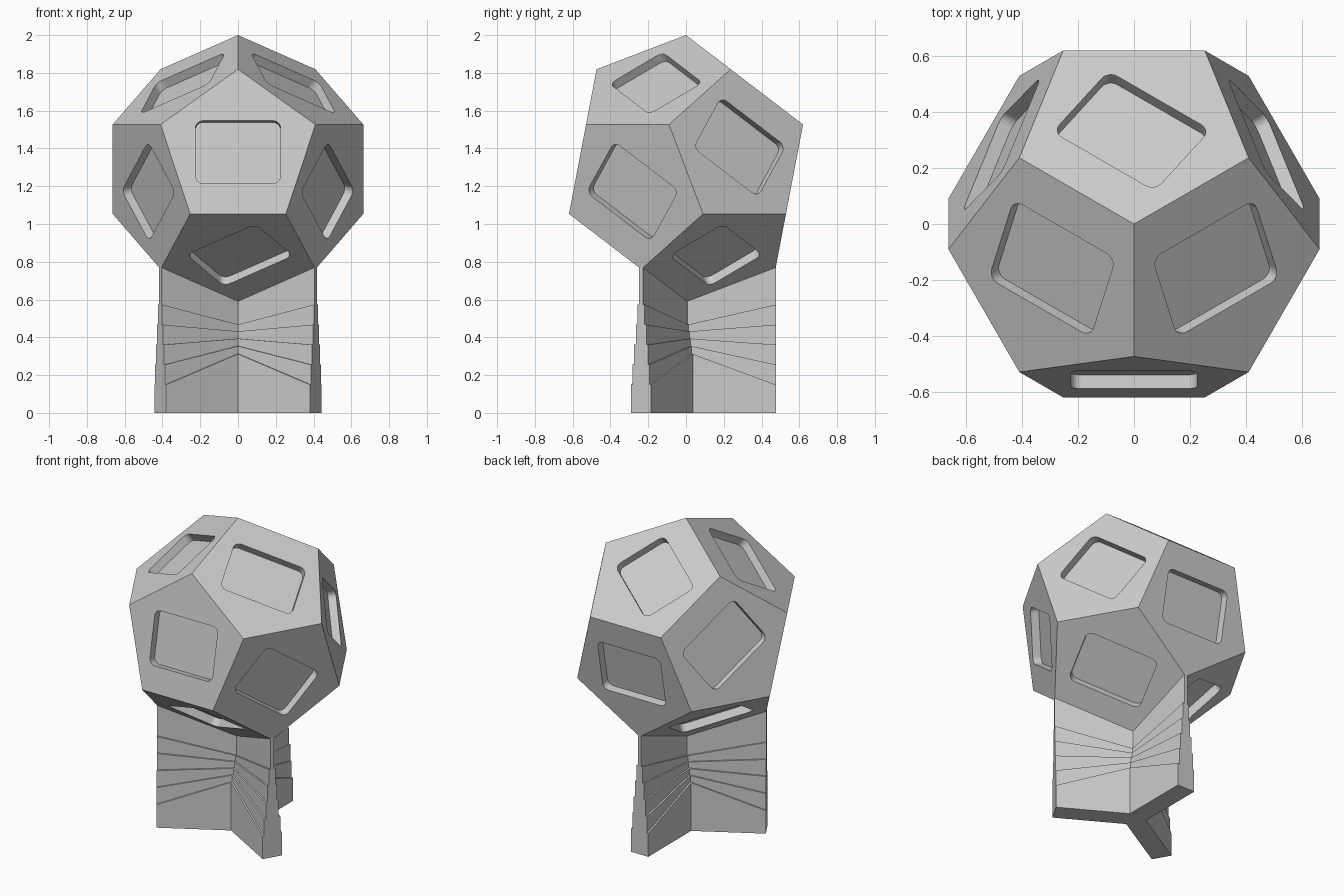
import bpy, bmesh
from math import sin, cos, radians, sqrt, asin
from mathutils import Vector, Matrix

cube = bpy.data.objects.get("Cube")
if cube:
    bpy.data.objects.remove(cube, do_unlink=True)

R = 0.71                       # circumradius of the body
CENTER = Vector((0, 0, 2 - R))
INRADIUS = 0.79465 * R
LOW_EL, HIGH_EL = 10.81, 52.62  # face tilt angles
POCKET = (0.45, 0.338, 0.05)    # width, height, depth
CORNER = 0.04
SHIFT = 0.015

grey = bpy.data.materials.new("light grey")
grey.use_nodes = True
color = (0.6, 0.6, 0.6, 1)
grey.diffuse_color = color
grey.node_tree.nodes["Principled BSDF"].inputs["Base Color"].default_value = color


def make_object(name, bm):
    bmesh.ops.recalc_face_normals(bm, faces=bm.faces[:])
    mesh = bpy.data.meshes.new(name)
    bm.to_mesh(mesh)
    bm.free()
    mesh.materials.append(grey)
    obj = bpy.data.objects.new(name, mesh)
    bpy.context.scene.collection.objects.link(obj)
    return obj


def polar(radius, azimuth, z):
    a = radians(azimuth)
    return Vector((radius * cos(a), radius * sin(a), z))


# Body: dodecahedron standing on one corner
def build_body():
    points = [Vector((0, 0, R))]
    for az in (270, 30, 150):
        points.append(polar(R * 2 / 3, az, R * sqrt(5) / 3))
        for side in (-1, 1):
            points.append(polar(R * sqrt(8) / 3, az + side * 37.76, R / 3))
    bm = bmesh.new()
    for p in points:
        bm.verts.new(CENTER + p)
        bm.verts.new(CENTER - p)
    bmesh.ops.convex_hull(bm, input=bm.verts[:])
    bmesh.ops.dissolve_limit(bm, angle_limit=radians(5), verts=bm.verts[:], edges=bm.edges[:])
    return make_object("faceted_body", bm)


# Pocket cutter: rounded block lined up with one edge of its face
def add_pocket(bm, azimuth, elevation, edge_angle):
    n = polar(cos(radians(elevation)), azimuth, sin(radians(elevation)))
    u = Vector((0, 0, 1)).cross(n).normalized()
    v = n.cross(u)
    e = radians(edge_angle)
    toward = u * cos(e) + v * sin(e)
    along = toward.cross(n)
    middle = CENTER + n * INRADIUS + toward * SHIFT
    w, h, depth = POCKET
    loop = []
    for i, (sx, sy) in enumerate(((1, 1), (-1, 1), (-1, -1), (1, -1))):
        for k in range(7):
            a = radians(90 * i + 15 * k)
            x = sx * (w / 2 - CORNER) + CORNER * cos(a)
            y = sy * (h / 2 - CORNER) + CORNER * sin(a)
            loop.append(middle + along * x + toward * y)
    low = [bm.verts.new(p - n * depth) for p in loop]
    high = [bm.verts.new(p + n * depth) for p in loop]
    bm.faces.new(low)
    bm.faces.new(high)
    for i in range(len(loop)):
        j = (i + 1) % len(loop)
        bm.faces.new((low[i], low[j], high[j], high[i]))


body = build_body()
cut = bmesh.new()
# azimuth, elevation, direction of the edge each pocket follows
for spec in ((90, HIGH_EL, 54), (330, HIGH_EL, 54), (210, HIGH_EL, 126),
             (270, LOW_EL, -90), (30, LOW_EL, 54), (150, LOW_EL, 126),
             (90, -LOW_EL, 90), (330, -LOW_EL, -126), (210, -LOW_EL, -54),
             (270, -HIGH_EL, -54), (30, -HIGH_EL, -126), (150, -HIGH_EL, -54)):
    add_pocket(cut, *spec)
cutter = make_object("pocket_cutter", cut)
cutter.hide_render = True

mod = body.modifiers.new("pockets", 'BOOLEAN')
mod.operation = 'DIFFERENCE'
mod.solver = 'EXACT'
mod.object = cutter
bpy.context.view_layer.update()
graph = bpy.context.evaluated_depsgraph_get()
carved = bpy.data.meshes.new_from_object(body.evaluated_get(graph))
body.modifiers.clear()
body.data = carved
bpy.data.objects.remove(cutter, do_unlink=True)


# Stand: three-winged wall that thickens in fanned steps toward the floor
REACH = 0.476


def wing_ring(bm, half, z_in, z_out):
    ring = []
    for az in (90, 210, 330):
        d = polar(1, az, 0)
        side = polar(1, az + 90, 0)
        for s in (-1, 1):
            ring.append(bm.verts.new(d * REACH + side * half * s + Vector((0, 0, z_out))))
        inner = half / sqrt(3)
        z = z_in + (z_out - z_in) * inner / REACH
        ring.append(bm.verts.new(d * inner + side * half + Vector((0, 0, z))))
    return ring


STEPS = 5
lines = [(CENTER.z - R + 0.02, CENTER.z - R * sqrt(5) / 3 + 0.02)]
lines += [(0.465 - 0.035 * k, 0.573 - 0.106 * k) for k in range(STEPS)]
lines.append((0, 0))

bm = bmesh.new()
rings = []
for k in range(STEPS + 1):
    half = 0.012 + 0.01 * k
    rings.append(wing_ring(bm, half, *lines[k]))
    rings.append(wing_ring(bm, half, *lines[k + 1]))
for upper, lower in zip(rings, rings[1:]):
    for i in range(len(upper)):
        j = (i + 1) % len(upper)
        bm.faces.new((upper[i], upper[j], lower[j], lower[i]))
# Caps: one strip per wing plus the middle triangle
for ring in (rings[0], rings[-1]):
    for i in (0, 3, 6):
        bm.faces.new((ring[i - 1], ring[i], ring[i + 1], ring[i + 2]))
    bm.faces.new((ring[2], ring[5], ring[8]))
make_object("stepped_stand", bm)
